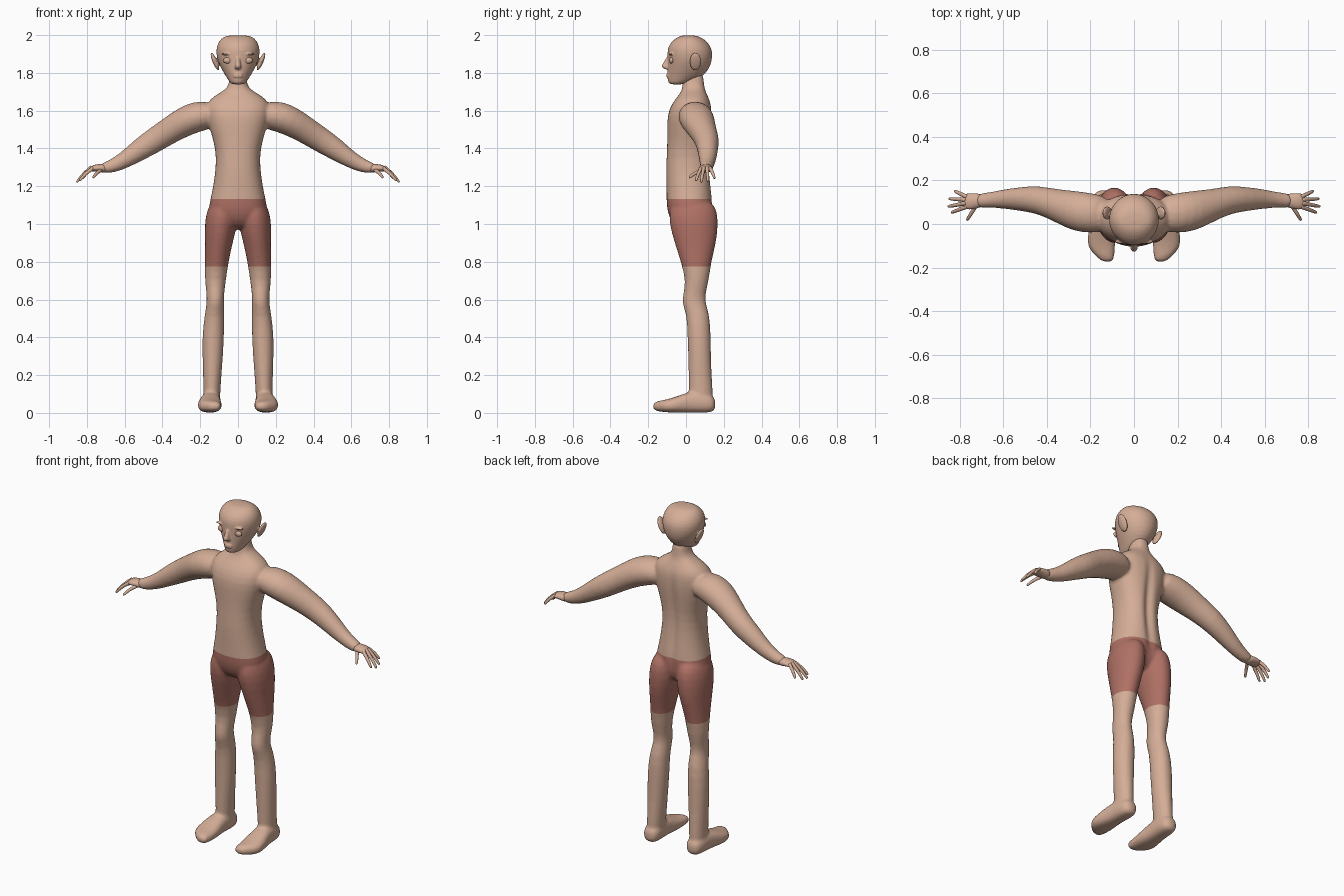
import bpy, bmesh, math
from mathutils import Vector, Matrix

X, Y, Z = Vector((1, 0, 0)), Vector((0, 1, 0)), Vector((0, 0, 1))


def material(name, rgb):
    m = bpy.data.materials.new(name)
    m.diffuse_color = (*rgb, 1)
    return m


skin = material("skin", (0.66, 0.42, 0.31))
cloth = material("shorts red", (0.43, 0.165, 0.13))


def loft(bm, sections, u, v, side=1, power=2.0, n=16):
    """Skin rings (x, y, z, ru, rv) together; side=-1 mirrors across x."""
    rings = []
    for x, y, z, ru, rv in sections:
        ring = []
        for i in range(n):
            a = math.tau * i / n
            c, s = math.cos(a), math.sin(a)
            p = Vector((x, y, z))
            p += u * (math.copysign(abs(c) ** (2 / power), c) * ru)
            p += v * (math.copysign(abs(s) ** (2 / power), s) * rv)
            p.x *= side
            ring.append(bm.verts.new(p))
        rings.append(ring)
    for a, b in zip(rings, rings[1:]):
        for i in range(n):
            bm.faces.new((a[i], a[(i + 1) % n], b[(i + 1) % n], b[i]))
    bm.faces.new(rings[0])
    bm.faces.new(rings[-1])


def ball(bm, loc, radii, side=1, tilt=0):
    m = (Matrix.Translation((loc[0] * side, loc[1], loc[2]))
         @ Matrix.Rotation(tilt * side, 4, 'Y') @ Matrix.Diagonal((*radii, 1)))
    bmesh.ops.create_uvsphere(bm, u_segments=16, v_segments=10, radius=1, matrix=m)


def finish(bm, name, subsurf=0, voxel=0, smooth=0):
    bmesh.ops.recalc_face_normals(bm, faces=bm.faces)
    me = bpy.data.meshes.new(name)
    bm.to_mesh(me)
    bm.free()
    ob = bpy.data.objects.new(name, me)
    bpy.context.collection.objects.link(ob)
    if subsurf:
        ob.modifiers.new("round", 'SUBSURF').levels = subsurf
    if voxel:
        r = ob.modifiers.new("fuse", 'REMESH')
        r.mode, r.voxel_size = 'VOXEL', voxel
    if smooth:
        s = ob.modifiers.new("soften", 'SMOOTH')
        s.factor, s.iterations = 0.5, smooth
    # bake the modifiers so faces can be coloured afterwards
    dg = bpy.context.evaluated_depsgraph_get()
    baked = bpy.data.meshes.new_from_object(ob.evaluated_get(dg))
    ob.modifiers.clear()
    ob.data = baked
    baked.name = name
    baked.materials.clear()
    baked.materials.append(skin)
    baked.shade_smooth()
    return ob


# ---- body: torso, arms, legs and feet fused together
bm = bmesh.new()
torso = [(0.97, .045, -.04, .09), (1.02, .14, -.085, .135), (1.08, .158, -.102, .142),
         (1.13, .147, -.104, .142), (1.2, .132, -.104, .135), (1.3, .117, -.107, .125),
         (1.4, .118, -.1, .125), (1.5, .15, -.1, .135), (1.58, .17, -.1, .14),
         (1.64, .17, -.075, .135), (1.68, .125, -.04, .115), (1.71, .068, -.02, .1),
         (1.74, .044, -.02, .096), (1.82, .045, -.01, .09)]
loft(bm, [(0, (a + b) / 2, z, rx, (b - a) / 2) for z, rx, a, b in torso],
     X, Y, power=2.3, n=24)

leg = [(.08, .04, 1.13, .055, .09), (.085, .037, 1.08, .08, .13), (.09, .041, 1.0, .09, .133),
       (.101, .05, .9, .074, .113), (.113, .053, .8, .064, .082), (.12, .06, .7, .057, .062),
       (.12, .044, .63, .047, .06), (.12, .04, .58, .046, .064), (.125, .065, .52, .053, .062),
       (.132, .07, .4, .06, .063), (.135, .073, .25, .053, .061), (.138, .078, .12, .045, .065),
       (.14, .082, .04, .048, .065)]
foot = [(.14, .158, .045, .03, .035), (.14, .125, .05, .052, .05), (.143, .05, .058, .052, .058),
        (.147, 0, .054, .056, .054), (.15, -.06, .042, .066, .042), (.15, -.11, .036, .064, .033),
        (.132, -.15, .036, .042, .028), (.12, -.176, .034, .025, .018)]
arm = [(.1, .045, 1.59, .07, .08), (.2, .05, 1.575, .085, .095), (.28, .06, 1.545, .08, .095),
       (.36, .085, 1.497, .072, .077), (.44, .112, 1.445, .068, .066), (.52, .115, 1.395, .06, .056),
       (.6, .115, 1.338, .045, .045), (.67, .11, 1.303, .036, .034), (.73, .105, 1.29, .028, .036)]
for s in (1, -1):
    loft(bm, leg, X, Y, s)
    loft(bm, foot, X, Z, s, power=2.5)
    loft(bm, arm, Vector((.44, 0, .9)), Y, s)
body = finish(bm, "body", subsurf=1, voxel=.009, smooth=5)

# spine groove down the back, then cut the hems and colour the shorts by height
TOP, HEM = 1.133, .775
bm = bmesh.new()
bm.from_mesh(body.data)
for v in bm.verts:
    x, y, z = v.co
    if y > .05 and 1.0 < z < 1.68:
        v.co.y -= .018 * math.exp(-(x / .025) ** 2) * math.sin(math.pi * (z - 1.0) / .68)
for h in (TOP, HEM):
    bmesh.ops.bisect_plane(bm, geom=bm.verts[:] + bm.edges[:] + bm.faces[:],
                           plane_co=(0, 0, h), plane_no=Z)
for f in bm.faces:
    f.material_index = int(HEM < f.calc_center_median().z < TOP)
bm.to_mesh(body.data)
bm.free()
body.data.materials.append(cloth)

# ---- hands: palm, four fingers and a thumb
fingers = [((.775, .128, 1.293), (.825, .152, 1.24)), ((.782, .112, 1.295), (.85, .116, 1.225)),
           ((.782, .094, 1.295), (.855, .08, 1.22)), ((.775, .077, 1.29), (.84, .052, 1.228)),
           ((.725, .085, 1.285), (.768, .016, 1.245))]
for s, label in ((1, "left"), (-1, "right")):
    bm = bmesh.new()
    loft(bm, [(.69, .108, 1.298, .025, .028), (.72, .106, 1.294, .024, .036),
              (.755, .104, 1.298, .019, .04), (.79, .103, 1.288, .011, .034)],
         Vector((.2, 0, 1)), Y, s, n=12)
    for a, b in fingers:
        a, b = Vector(a), Vector(b)
        d = (b - a).normalized()
        u = d.cross(Z).normalized()
        mid = a.lerp(b, .55) + Z * .008
        loft(bm, [(*p, r, r) for p, r in ((a - d * .015, .011), (a, .011), (mid, .0095),
                                          (b - d * .006, .008), (b, .004))],
             u, u.cross(d), s, n=8)
    finish(bm, label + "_hand", subsurf=1)

# ---- head: skull and jaw with a fused nose, lips, brows and ears
bm = bmesh.new()
skull = [(1.738, .028, -.08, -.02), (1.748, .043, -.095, .02), (1.77, .057, -.098, .07),
         (1.8, .076, -.098, .108), (1.84, .098, -.098, .132), (1.88, .113, -.098, .14),
         (1.92, .117, -.1, .14), (1.955, .109, -.088, .122), (1.985, .088, -.055, .09),
         (2.0, .055, -.02, .05)]
loft(bm, [(0, (a + b) / 2, z, rx, (b - a) / 2) for z, rx, a, b in skull], X, Y, n=24)
loft(bm, [(0, -.092, 1.89, .01, .008), (0, -.1, 1.86, .012, .016), (0, -.107, 1.838, .017, .026),
          (0, -.105, 1.828, .019, .024), (0, -.095, 1.817, .014, .012)], X, Y, n=12)
for z in (1.781, 1.792):
    ball(bm, (0, -.094, z), (.026, .011, .006))
for s in (1, -1):
    ball(bm, (.055, -.08, 1.9), (.036, .012, .006), s)
    ball(bm, (.122, .05, 1.86), (.013, .032, .052), s, tilt=.4)
finish(bm, "head", subsurf=1, voxel=.005, smooth=3)

# ---- eyes
for s, label in ((1, "left"), (-1, "right")):
    bm = bmesh.new()
    ball(bm, (.053, -.077, 1.866), (.025, .012, .017), s)
    finish(bm, label + "_eye")
